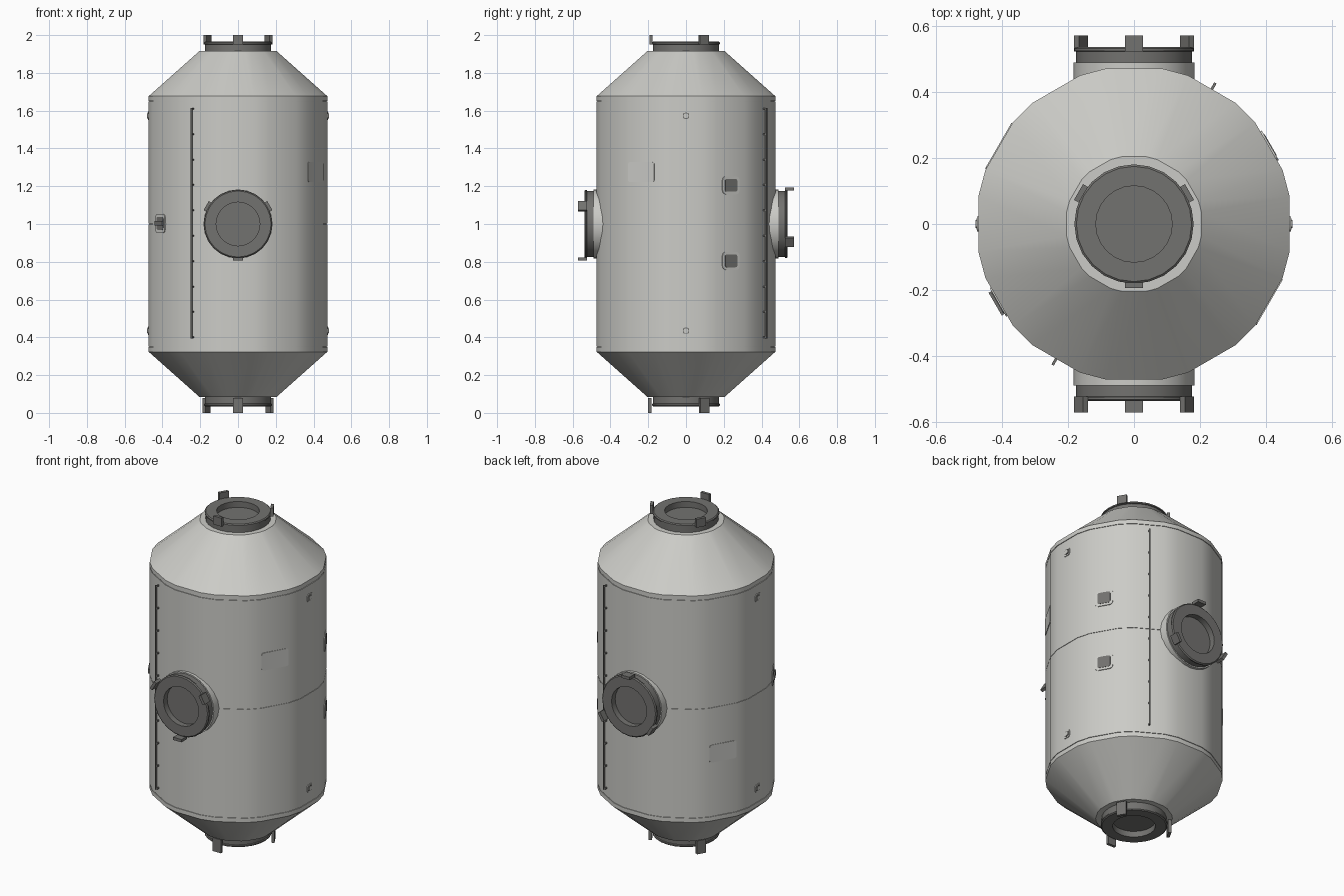
import bpy, bmesh
from math import radians, cos, sin, pi
from mathutils import Matrix, Vector

cube = bpy.data.objects.get("Cube")
if cube:
    bpy.data.objects.remove(cube, do_unlink=True)


def material(name, rgb):
    m = bpy.data.materials.new(name)
    m.use_nodes = True
    m.diffuse_color = (*rgb, 1)
    m.node_tree.nodes["Principled BSDF"].inputs["Base Color"].default_value = (*rgb, 1)
    return m


HULL = material("pale grey hull", (0.60, 0.60, 0.57))
METAL = material("dark grey metal", (0.17, 0.168, 0.16))
FLAT = 0.48 * cos(radians(10))   # distance from the axis to a hull flat


def finish(name, bm, mat, matrix=Matrix(), smooth=False):
    bmesh.ops.recalc_face_normals(bm, faces=bm.faces)
    mesh = bpy.data.meshes.new(name)
    bm.to_mesh(mesh)
    bm.free()
    mesh.materials.append(mat)
    ob = bpy.data.objects.new(name, mesh)
    bpy.context.collection.objects.link(ob)
    ob.matrix_world = matrix
    if smooth:
        bpy.ops.object.select_all(action='DESELECT')
        ob.select_set(True)
        bpy.context.view_layer.objects.active = ob
        bpy.ops.object.shade_smooth_by_angle(angle=radians(30))
    return ob


def lathe(name, profile, angles, mat, matrix=Matrix()):
    """Turn (radius, z) points through the angles and cap both ends."""
    bm = bmesh.new()
    rings = [[bm.verts.new((r * cos(a), r * sin(a), z)) for a in angles] for r, z in profile]
    n = len(angles)
    for low, high in zip(rings, rings[1:]):
        for i in range(n):
            j = (i + 1) % n
            bm.faces.new((low[i], low[j], high[j], high[i]))
    bm.faces.new(rings[0])
    bm.faces.new(rings[-1])
    return finish(name, bm, mat, matrix, True)


def box(name, size, centre, mat, matrix):
    bm = bmesh.new()
    bmesh.ops.create_cube(bm, size=1)
    bmesh.ops.scale(bm, vec=size, verts=bm.verts)
    bmesh.ops.translate(bm, vec=centre, verts=bm.verts)
    return finish(name, bm, mat, matrix)


def wall(angle, z):
    """Frame on a hull flat: local x runs around, y up, z outward."""
    a = radians(angle)
    out = Vector((cos(a), sin(a), 0))
    side = Vector((-sin(a), cos(a), 0))
    up = Vector((0, 0, 1))
    m = Matrix((side, up, out)).transposed().to_4x4()
    m.translation = out * FLAT + up * z
    return m


def plate(name, width, height, corner, depth, mat, frame):
    """Thin plate with rounded corners, laid on the hull."""
    bm = bmesh.new()
    pts = []
    for k, (sx, sy) in enumerate(((1, 1), (-1, 1), (-1, -1), (1, -1))):
        for step in range(4):
            a = (k + step / 3) * pi / 2
            pts.append(bm.verts.new((sx * (width / 2 - corner) + corner * cos(a),
                                     sy * (height / 2 - corner) + corner * sin(a), -0.003)))
    base = bm.faces.new(pts)
    top = bmesh.ops.extrude_face_region(bm, geom=[base])["geom"]
    bmesh.ops.translate(bm, vec=(0, 0, depth + 0.003),
                        verts=[v for v in top if isinstance(v, bmesh.types.BMVert)])
    return finish(name, bm, mat, frame)


# Hull: twelve flats with chamfered corners, conical ends and fine seams
hull_angles = [radians(30 * k + s) for k in range(12) for s in (-10, 10)]
half = [(0.48, 0.0015), (0.48, 0.648), (0.476, 0.648), (0.476, 0.652),
        (0.48, 0.652), (0.48, 0.677), (0.208, 0.915)]
profile = [(r, 1 - z) for r, z in reversed(half)] + [(0.477, 0.9985), (0.477, 1.0015)]
profile += [(r, 1 + z) for r, z in half]
lathe("hull", profile, hull_angles, HULL)

# Docking ports: turned ring with recessed hatch and three guide petals
round_angles = [2 * pi * i / 24 for i in range(24)]
ring = [(0.176, -0.06), (0.176, -0.014), (0.181, -0.012), (0.181, -0.005),
        (0.175, 0), (0.116, 0), (0.116, -0.035)]


def port(name, matrix, first_petal, petal_length=0.05, petal_radius=0.186, neck=False):
    lathe(name + "_ring", ring, round_angles, METAL, matrix)
    if neck:
        lathe(name + "_neck", [(0.183, -0.2), (0.183, -0.048)], round_angles, HULL, matrix)
    for k in range(3):
        turn = Matrix.Rotation(radians(first_petal + 120 * k), 4, 'Z')
        box(f"{name}_petal_{k + 1}", (0.017, 0.055, petal_length),
            (petal_radius, 0, 0.035 - petal_length / 2), METAL, matrix @ turn)


def place(x, y, z, tilt):
    return Matrix.Translation((x, y, z)) @ Matrix.Rotation(radians(tilt), 4, 'X')


port("top_port", place(0, 0, 1.965, 0), -90)
port("bottom_port", place(0, 0, 0.035, 180), 90, 0.08, 0.192)
port("front_port", place(0, -0.538, 1, 90), -90, neck=True)
port("back_port", place(0, 0.538, 1, -90), -90, neck=True)

# Handrails on stand-offs
for name, angle in (("front_rail", 240), ("back_rail", 60)):
    frame = wall(angle, 1.005)
    box(name, (0.008, 1.22, 0.008), (0, 0, 0.018), METAL, frame)
    for i in range(10):
        box(f"{name}_post_{i + 1}", (0.008, 0.008, 0.022),
            (0, (i - 4.5) * 0.1345, 0.009), METAL, frame)

# Access panels
plate("front_access_panel", 0.16, 0.105, 0.012, 0.003, HULL, wall(-30, 1.275))
plate("back_access_panel", 0.16, 0.105, 0.012, 0.003, HULL, wall(150, 0.725))

# Square windows on the left flat
for name, z in (("lower_window", 0.805), ("upper_window", 1.205)):
    plate(name + "_frame", 0.103, 0.095, 0.02, 0.005, HULL, wall(30, z))
    plate(name + "_pane", 0.074, 0.068, 0.01, 0.007, METAL, wall(30, z))

# Small sensors near both ends, on either side
for side, angle in (("left", 0), ("right", 180)):
    for level, z in (("lower", 0.435), ("upper", 1.573)):
        name = f"{side}_{level}_sensor"
        plate(name + "_frame", 0.046, 0.046, 0.012, 0.004, HULL, wall(angle, z))
        plate(name + "_rim", 0.032, 0.032, 0.01, 0.006, METAL, wall(angle, z))
        plate(name + "_lens", 0.024, 0.024, 0.008, 0.008, HULL, wall(angle, z))

# Grapple fixture at mid height
fixture = wall(210, 1.003)
plate("fixture_frame", 0.1, 0.1, 0.02, 0.004, HULL, fixture)
plate("fixture_pad", 0.07, 0.068, 0.012, 0.006, METAL, fixture)
box("fixture_grip", (0.08, 0.024, 0.012), (0, 0, 0.008), METAL, fixture)
